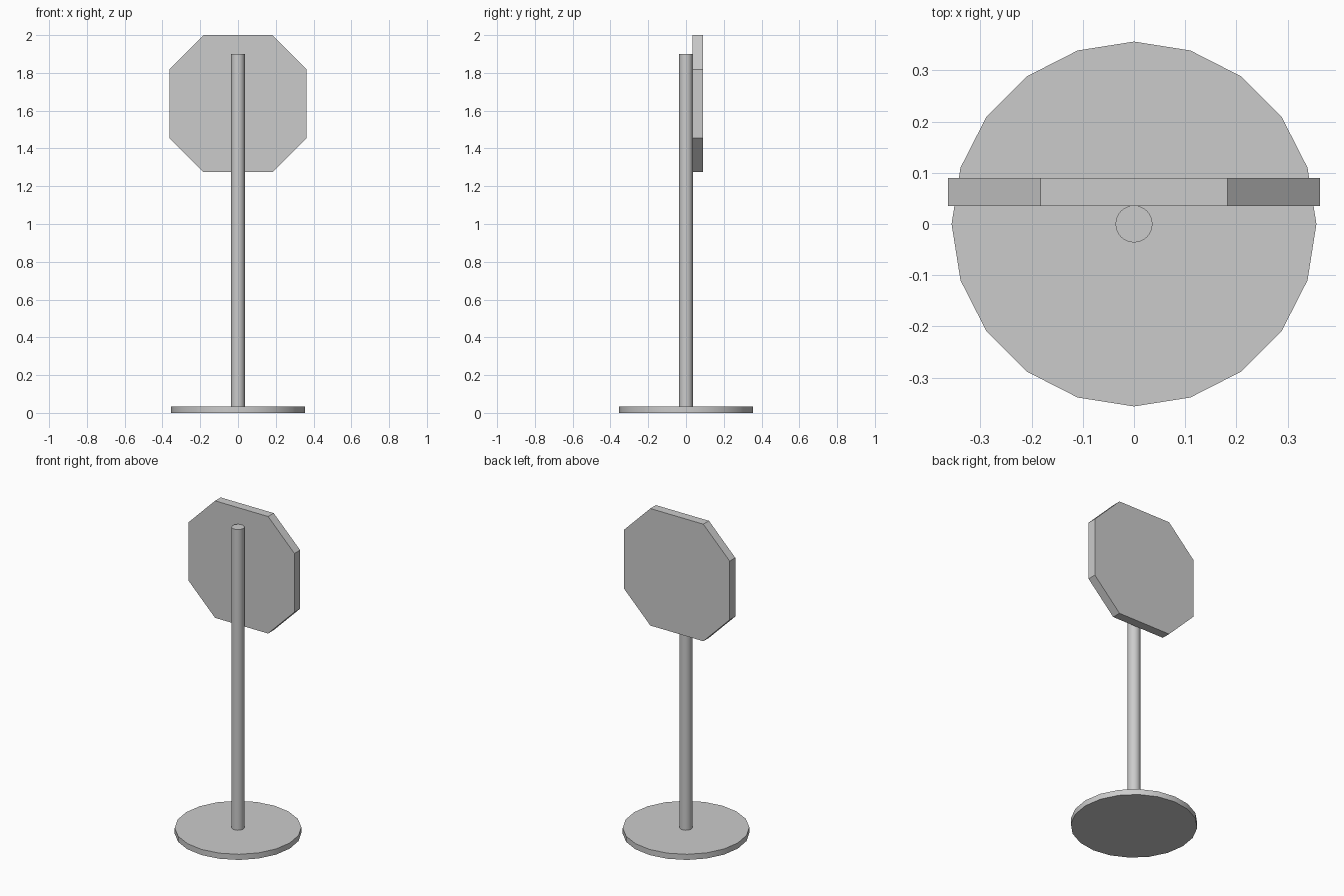
import bpy, bmesh, math

if "Cube" in bpy.data.objects:
    bpy.data.objects.remove(bpy.data.objects["Cube"])


def cylinder(name, radius, z0, z1, sides):
    bpy.ops.mesh.primitive_cylinder_add(
        vertices=sides, radius=radius, depth=z1 - z0, location=(0, 0, (z0 + z1) / 2))
    obj = bpy.context.object
    obj.name = name
    bpy.ops.object.shade_smooth_by_angle(angle=math.radians(30))
    return obj


# Round foot and upright pole
cylinder("base", 0.356, 0.0, 0.035, 20)
cylinder("pole", 0.036, 0.035, 1.9, 32)

# Eight-sided sign panel fixed behind the pole: square with cut corners
half, cut, z_mid = 0.363, 0.182, 1.637
y_front, y_back = 0.035, 0.09
corners = []
for i in range(4):
    a = i * math.pi / 2
    for u, v in ((half, -cut), (half, cut)):
        corners.append((u * math.cos(a) - v * math.sin(a),
                        u * math.sin(a) + v * math.cos(a)))
bm = bmesh.new()
face = bm.faces.new([bm.verts.new((x, y_front, z_mid + z)) for x, z in corners])
extruded = bmesh.ops.extrude_face_region(bm, geom=[face])["geom"]
bmesh.ops.translate(bm, vec=(0, y_back - y_front, 0),
                    verts=[g for g in extruded if isinstance(g, bmesh.types.BMVert)])
bmesh.ops.recalc_face_normals(bm, faces=bm.faces)
mesh = bpy.data.meshes.new("sign_panel")
bm.to_mesh(mesh)
bm.free()
bpy.context.collection.objects.link(bpy.data.objects.new("sign_panel", mesh))
